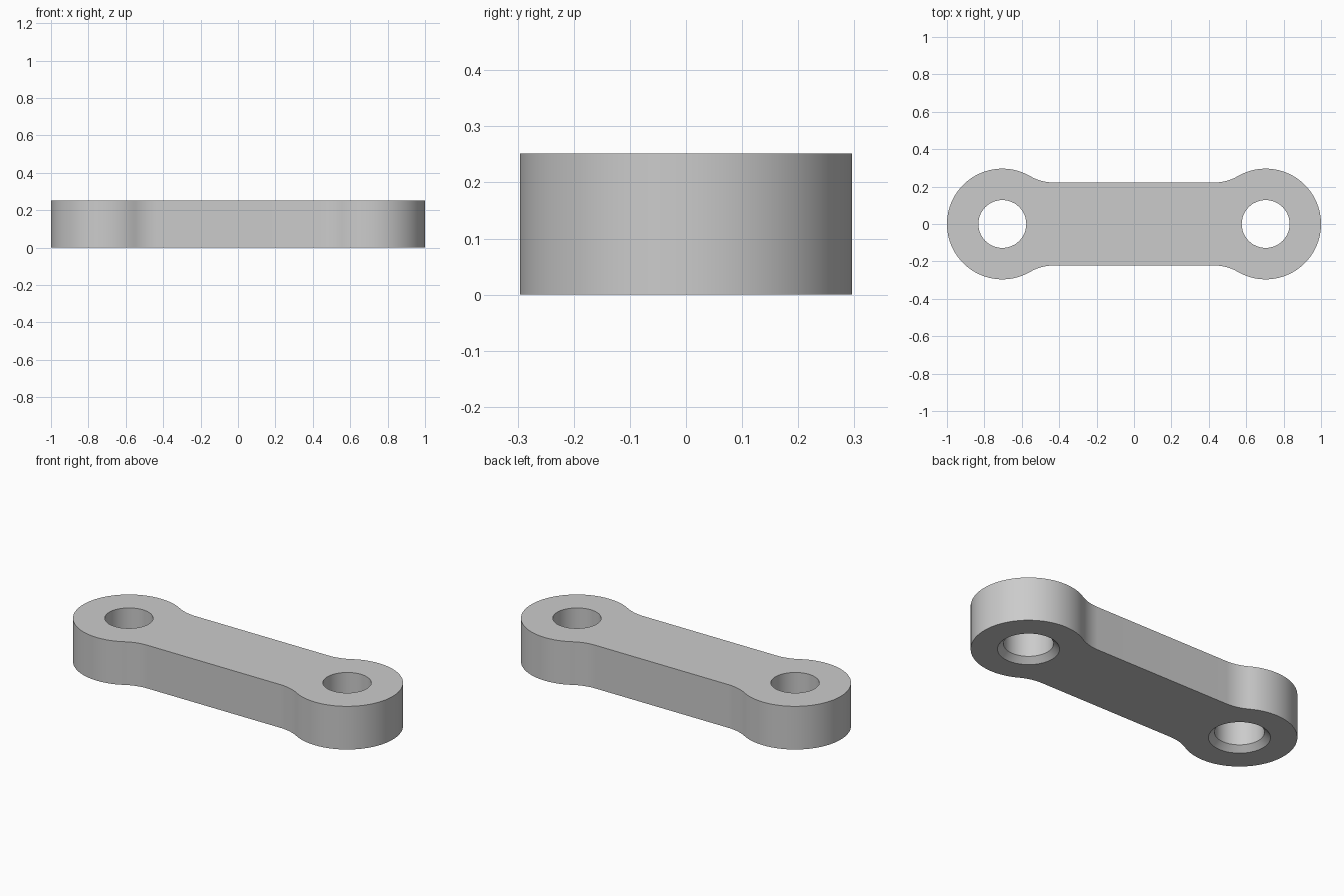
import bpy, bmesh
from math import pi, cos, sin, sqrt, atan2, radians

cube = bpy.data.objects.get("Cube")
if cube:
    bpy.data.objects.remove(cube)

HEIGHT = 0.252
EYE_X, EYE_R = 0.704, 0.296      # rounded ends
BAR_HALF = 0.222                 # half width of the straight bar
FILLET_R = 0.25                  # blend between bar and ends
HOLE_R, CHAMFER = 0.128, 0.031


def arc(cx, cy, r, a0, a1, n):
    """Points along an arc, both ends included."""
    return [(cx + r * cos(a0 + (a1 - a0) * i / n),
             cy + r * sin(a0 + (a1 - a0) * i / n)) for i in range(n + 1)]


def outline():
    """Closed link outline: a quarter mirrored across both axes."""
    fy = BAR_HALF + FILLET_R
    dx = sqrt((EYE_R + FILLET_R) ** 2 - fy ** 2)
    touch = atan2(fy, -dx)
    quarter = arc(EYE_X, 0, EYE_R, 0, touch, 32)
    quarter += arc(EYE_X - dx, fy, FILLET_R, touch - pi, -pi / 2, 10)[1:]
    half = quarter + [(-x, y) for x, y in reversed(quarter)]
    return half + [(x, -y) for x, y in reversed(half[1:-1])]


def add_loop(bm, points, z):
    verts = [bm.verts.new((x, y, z)) for x, y in points]
    edges = [bm.edges.new((v, verts[i - 1])) for i, v in enumerate(verts)]
    return verts, edges


def add_wall(bm, lower, upper):
    for i in range(len(lower)):
        bm.faces.new((lower[i - 1], lower[i], upper[i], upper[i - 1]))


bm = bmesh.new()

# Outer wall
low, low_edges = add_loop(bm, outline(), 0)
high, high_edges = add_loop(bm, outline(), HEIGHT)
add_wall(bm, low, high)

# Pin holes, chamfered on the underside
for side in (-1, 1):
    rings = [add_loop(bm, arc(side * EYE_X, 0, r, 0, 2 * pi, 48)[:-1], z)
             for r, z in ((HOLE_R + CHAMFER, 0), (HOLE_R, CHAMFER), (HOLE_R, HEIGHT))]
    for a, b in zip(rings, rings[1:]):
        add_wall(bm, a[0], b[0])
    low_edges += rings[0][1]
    high_edges += rings[-1][1]

# Flat bottom and top
for edges in (low_edges, high_edges):
    bmesh.ops.triangle_fill(bm, edges=edges, use_beauty=True)
bmesh.ops.recalc_face_normals(bm, faces=bm.faces[:])

mesh = bpy.data.meshes.new("link_plate")
bm.to_mesh(mesh)
bm.free()
link = bpy.data.objects.new("link_plate", mesh)
bpy.context.collection.objects.link(link)

# Plain grey
grey = bpy.data.materials.new("light_grey")
grey.use_nodes = True
grey.diffuse_color = (0.6, 0.6, 0.6, 1)
grey.node_tree.nodes["Principled BSDF"].inputs["Base Color"].default_value = grey.diffuse_color
mesh.materials.append(grey)

bpy.ops.object.select_all(action="DESELECT")
link.select_set(True)
bpy.context.view_layer.objects.active = link
bpy.ops.object.shade_smooth_by_angle(angle=radians(30))
